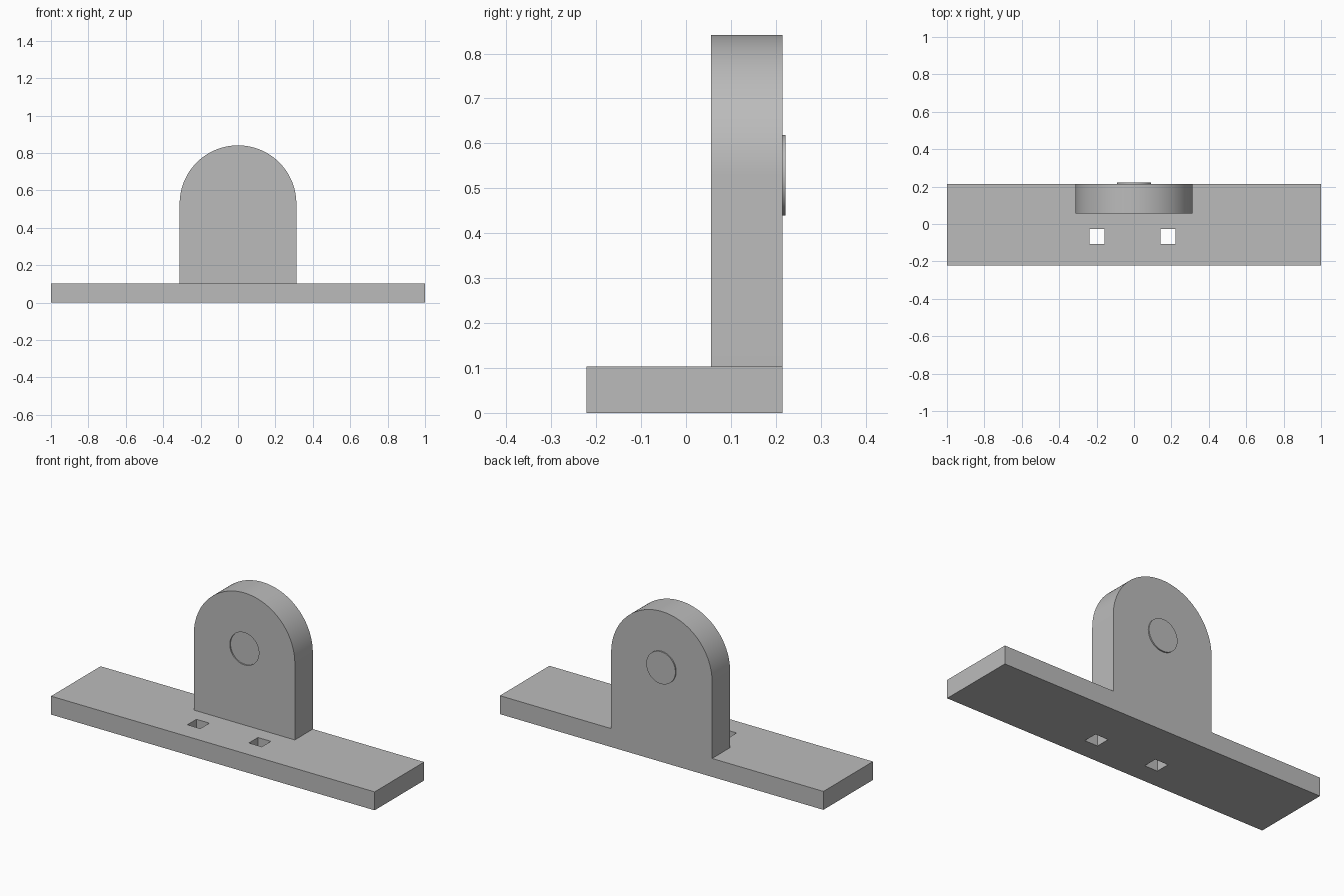
import bpy
import bmesh
from math import cos, sin, pi, radians
from mathutils import Matrix, Vector

cube = bpy.data.objects.get("Cube")
if cube:
    bpy.data.objects.remove(cube, do_unlink=True)

grey = bpy.data.materials.new("plain grey")
grey.use_nodes = True
colour = (0.5, 0.5, 0.5, 1)
grey.diffuse_color = colour
grey.node_tree.nodes["Principled BSDF"].inputs["Base Color"].default_value = colour

BACK = 0.215
PLATE_TOP = 0.103
ARCH_RADIUS = 0.312
ARCH_Z = 0.529
PIN_RADIUS = 0.09
SEGMENTS = 64


def finish(name, bm):
    bmesh.ops.recalc_face_normals(bm, faces=bm.faces)
    mesh = bpy.data.meshes.new(name)
    bm.to_mesh(mesh)
    bm.free()
    mesh.materials.append(grey)
    obj = bpy.data.objects.new(name, mesh)
    bpy.context.collection.objects.link(obj)
    return obj


def box(name, low, high):
    low, high = Vector(low), Vector(high)
    bm = bmesh.new()
    bmesh.ops.create_cube(bm, size=1, matrix=Matrix.Translation((low + high) / 2)
                          @ Matrix.Diagonal((*(high - low), 1)))
    return finish(name, bm)


def prism(name, profile, y0, y1):
    """Extrude an (x, z) profile along y."""
    bm = bmesh.new()
    face = bm.faces.new([bm.verts.new((x, y0, z)) for x, z in profile])
    new = bmesh.ops.extrude_face_region(bm, geom=[face])["geom"]
    verts = [v for v in new if isinstance(v, bmesh.types.BMVert)]
    bmesh.ops.translate(bm, verts=verts, vec=(0, y1 - y0, 0))
    return finish(name, bm)


def arc(radius, sweep, count):
    return [(radius * cos(sweep * i / count), ARCH_Z + radius * sin(sweep * i / count))
            for i in range(count + 1)]


def combine(target, tool, operation):
    mod = target.modifiers.new(operation.title(), "BOOLEAN")
    mod.operation = operation
    mod.solver = "EXACT"
    mod.object = tool
    bpy.context.view_layer.objects.active = target
    bpy.ops.object.modifier_apply(modifier=mod.name)
    bpy.data.objects.remove(tool, do_unlink=True)


def smooth(obj):
    bpy.ops.object.select_all(action="DESELECT")
    obj.select_set(True)
    bpy.context.view_layer.objects.active = obj
    bpy.ops.object.shade_smooth_by_angle(angle=radians(30))


# Base plate with two square slots
bracket = box("bracket", (-1, -0.222, 0), (1, BACK, PLATE_TOP))
for x in (-0.198, 0.182):
    slot = box("slot_cutter", (x - 0.04, -0.107, -0.1), (x + 0.04, -0.027, 0.2))
    combine(bracket, slot, "DIFFERENCE")

# Upright with a round top, merged flush with the back of the plate
outline = arc(ARCH_RADIUS, pi, SEGMENTS)
outline += [(-ARCH_RADIUS, 0.05), (ARCH_RADIUS, 0.05)]
combine(bracket, prism("upright", outline, 0.056, BACK), "UNION")

# Bore through the upright
circle = arc(PIN_RADIUS, 2 * pi, SEGMENTS)[:-1]
combine(bracket, prism("bore_cutter", circle, 0, 0.3), "DIFFERENCE")
smooth(bracket)

# Pin set slightly back, so it sinks in at the front and stands out behind
pin = prism("pin", circle, 0.063, 0.222)
smooth(pin)
